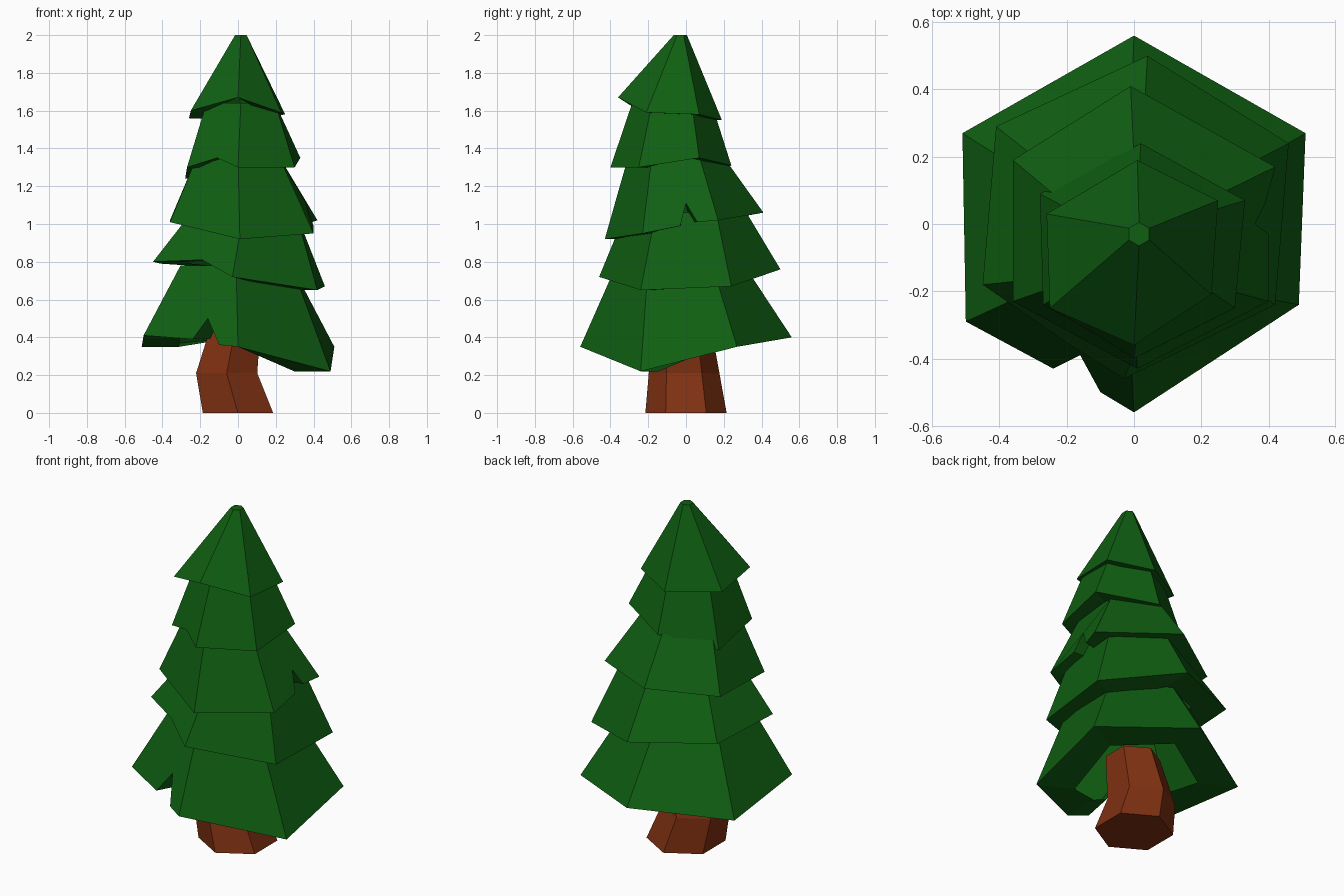
import bpy, bmesh, math
from mathutils import Vector

cube = bpy.data.objects.get("Cube")
if cube:
    bpy.data.objects.remove(cube, do_unlink=True)


def make_material(name, color):
    mat = bpy.data.materials.new(name)
    mat.use_nodes = True
    mat.diffuse_color = (*color, 1)
    bsdf = mat.node_tree.nodes["Principled BSDF"]
    bsdf.inputs["Base Color"].default_value = (*color, 1)
    bsdf.inputs["Roughness"].default_value = 0.9
    return mat


needle_green = make_material("needle green", (0.005, 0.115, 0.006))
bark_brown = make_material("bark brown", (0.215, 0.030, 0.006))


def finish(bm, name, mat):
    bmesh.ops.recalc_face_normals(bm, faces=bm.faces)
    mesh = bpy.data.meshes.new(name)
    bm.to_mesh(mesh)
    bm.free()
    mesh.materials.append(mat)
    obj = bpy.data.objects.new(name, mesh)
    bpy.context.collection.objects.link(obj)


def hexagon(bm, center, radius):
    """Six-sided ring, clockwise from the back corner."""
    ring = []
    for i in range(6):
        a = math.radians(90 - 60 * i)
        offset = Vector((math.cos(a), math.sin(a), 0)) * radius
        ring.append(bm.verts.new(Vector(center) + offset))
    return ring


def branch_tier(name, corners, top, radius, nick_side=None, nick=(), cap=False):
    """Sloping skirt with a ragged hem; nick points cut into one side."""
    bm = bmesh.new()
    upper = hexagon(bm, top, radius)
    middle = sum((Vector(c) for c in corners), Vector()) / 6
    hem, sides = [], []
    for i, corner in enumerate(corners):
        points = [corner] + (list(nick) if i == nick_side else [])
        sides.append([bm.verts.new(p) for p in points])
        hem += sides[-1]
    # outer slopes
    for i in range(6):
        j = (i + 1) % 6
        bm.faces.new(sides[i] + [sides[j][0], upper[j], upper[i]])
    # underside rim
    inner = []
    for v in hem:
        p = middle.lerp(v.co, 0.61)
        inner.append(bm.verts.new((p.x, p.y, v.co.z)))
    for i in range(len(hem)):
        j = (i + 1) % len(hem)
        bm.faces.new((hem[j], hem[i], inner[i], inner[j]))
    if cap:
        bm.faces.new(upper)
    finish(bm, name, needle_green)


# Corners run: back, left back, left front, front, right front, right back
branch_tier("bottom_branches",
            [(0, 0.56, 0.40), (0.51, 0.27, 0.35), (0.49, -0.24, 0.22),
             (0, -0.56, 0.35), (-0.50, -0.29, 0.41), (-0.51, 0.27, 0.35)],
            (-0.01, -0.03, 0.78), 0.34, nick_side=3,
            nick=[(-0.10, -0.50, 0.36), (-0.16, -0.39, 0.50), (-0.24, -0.43, 0.39)])

branch_tier("lower_branches",
            [(0.04, 0.50, 0.76), (0.46, 0.24, 0.67), (0.42, -0.24, 0.65),
             (-0.03, -0.46, 0.72), (-0.45, -0.18, 0.80), (-0.41, 0.29, 0.79)],
            (0.03, 0, 1.06), 0.32, nick_side=3, nick=[(-0.19, -0.36, 0.81)])

branch_tier("middle_branches",
            [(-0.01, 0.41, 1.06), (0.42, 0.17, 1.02), (0.40, -0.23, 0.95),
             (0.01, -0.43, 0.92), (-0.36, -0.23, 1.01), (-0.36, 0.19, 1.02)],
            (0, -0.055, 1.36), 0.25, nick_side=1,
            nick=[(0.39, 0.06, 1.01), (0.36, 0, 1.11), (0.40, -0.03, 0.99)])

branch_tier("upper_branches",
            [(0.02, 0.24, 1.31), (0.33, 0.07, 1.35), (0.30, -0.25, 1.30),
             (0, -0.40, 1.30), (-0.27, -0.24, 1.30), (-0.28, 0.09, 1.24)],
            (0.015, -0.075, 1.64), 0.21, nick_side=3, nick=[(-0.11, -0.33, 1.35)])

branch_tier("top_branches",
            [(0.01, 0.19, 1.55), (0.25, 0.07, 1.58), (0.23, -0.21, 1.59),
             (0, -0.36, 1.67), (-0.25, -0.25, 1.60), (-0.26, 0.03, 1.56)],
            (0.015, -0.03, 2), 0.035, cap=True)

# Crooked six-sided trunk
bm = bmesh.new()
rings = [hexagon(bm, (0, 0, 0), 0.215),
         hexagon(bm, (-0.06, -0.01, 0.21), 0.187),
         hexagon(bm, (-0.01, -0.02, 0.47), 0.15)]
for low, high in zip(rings, rings[1:]):
    for i in range(6):
        j = (i + 1) % 6
        bm.faces.new((low[i], low[j], high[j], high[i]))
bm.faces.new(rings[0])
bm.faces.new(rings[-1])
finish(bm, "trunk", bark_brown)
